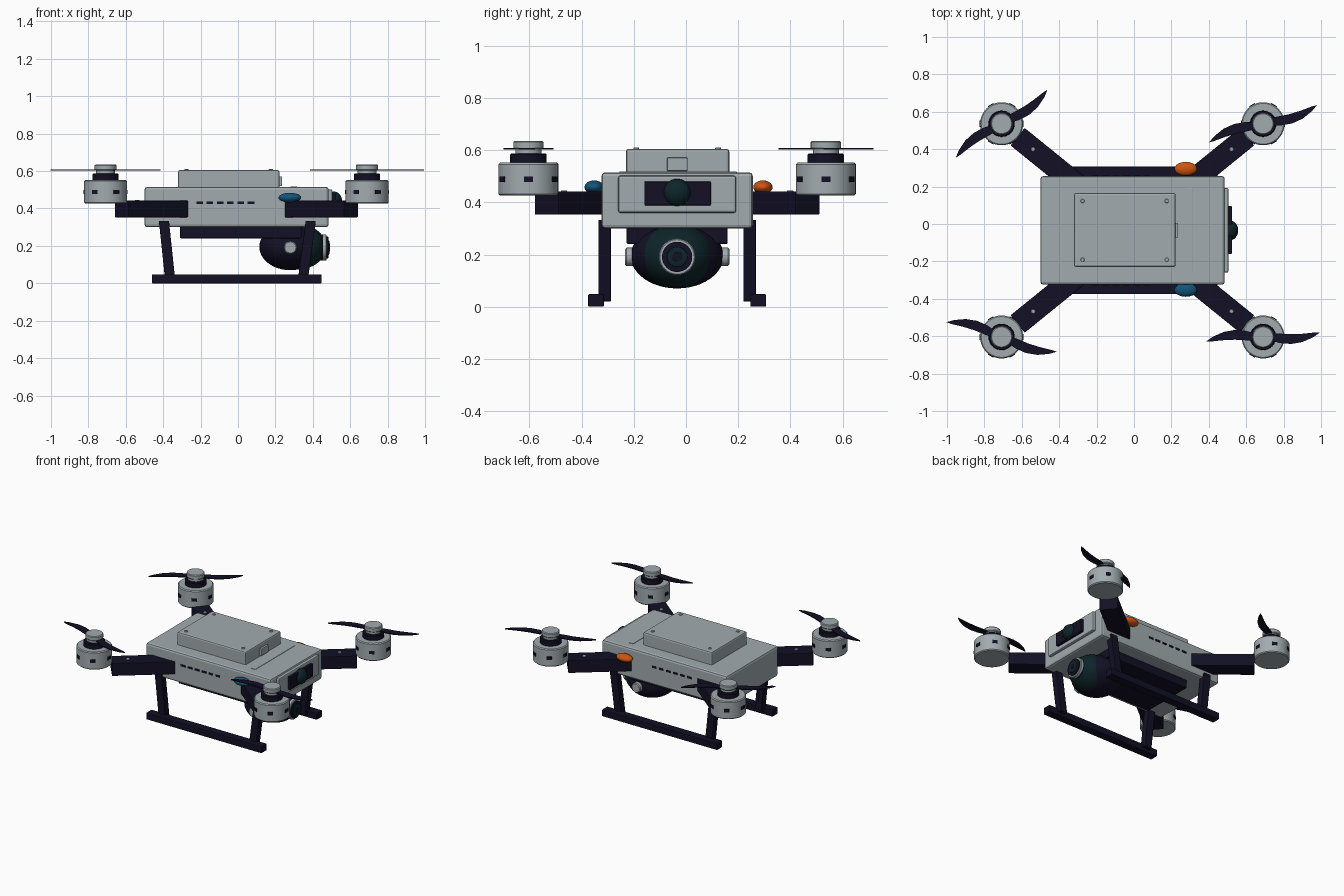
import bpy, bmesh, math
from mathutils import Vector

if "Cube" in bpy.data.objects:
    bpy.data.objects.remove(bpy.data.objects["Cube"])

CY = -0.034   # centre line of the airframe


def mat(name, rgb):
    m = bpy.data.materials.new(name)
    m.diffuse_color = (*rgb, 1)
    m.use_nodes = True
    m.node_tree.nodes["Principled BSDF"].inputs["Base Color"].default_value = m.diffuse_color
    return m


GREY = mat("light grey", (0.36, 0.41, 0.43))
NAVY = mat("dark navy", (0.006, 0.005, 0.018))
TEAL = mat("dark teal glass", (0.004, 0.018, 0.022))
BLUE = mat("blue lamp", (0.006, 0.09, 0.2))
ORANGE = mat("orange lamp", (0.62, 0.09, 0.006))


def finish(bm, name, m, bevel=0, smooth=False):
    bmesh.ops.recalc_face_normals(bm, faces=bm.faces)
    me = bpy.data.meshes.new(name)
    bm.to_mesh(me)
    bm.free()
    me.materials.append(m)
    ob = bpy.data.objects.new(name, me)
    bpy.context.collection.objects.link(ob)
    if bevel:
        b = ob.modifiers.new("bevel", 'BEVEL')
        b.width, b.segments, b.limit_method = bevel, 2, 'ANGLE'
    if smooth:
        bpy.ops.object.select_all(action='DESELECT')
        ob.select_set(True)
        bpy.context.view_layer.objects.active = ob
        bpy.ops.object.shade_smooth_by_angle(angle=math.radians(40))
    return ob


def box(name, lo, hi, m, bevel=0, taper=None):
    """Box from low to high corner; taper shifts the top along x."""
    bm = bmesh.new()
    bmesh.ops.create_cube(bm, size=1)
    lo, hi = Vector(lo), Vector(hi)
    for v in bm.verts:
        top = v.co.z > 0
        v.co = Vector([lo[i] + (v.co[i] + 0.5) * (hi[i] - lo[i]) for i in range(3)])
        if taper and top:
            v.co.x += taper
    return finish(bm, name, m, bevel)


def lathe(name, profile, m, loc, axis='Z', n=32):
    """Revolve (radius, height) points around an axis."""
    bm = bmesh.new()
    rings = []
    for r, h in profile:
        ring = []
        for i in range(n):
            a = 2 * math.pi * i / n
            c, s = r * math.cos(a), r * math.sin(a)
            p = {'Z': (c, s, h), 'X': (h, c, s), 'Y': (c, h, s)}[axis]
            ring.append(bm.verts.new(Vector(p) + Vector(loc)))
        rings.append(ring)
    for a, b in zip(rings, rings[1:]):
        for i in range(n):
            bm.faces.new((a[i], a[(i + 1) % n], b[(i + 1) % n], b[i]))
    bm.faces.new(rings[0])
    bm.faces.new(rings[-1])
    return finish(bm, name, m, 0, True)


def cyl(name, r, h0, h1, m, loc, axis='Z', n=32, c=0.005):
    return lathe(name, [(r - c, h0), (r, h0 + c), (r, h1 - c), (r - c, h1)], m, loc, axis, n)


def ball(name, loc, radii, m):
    bm = bmesh.new()
    bmesh.ops.create_uvsphere(bm, u_segments=40, v_segments=24, radius=1)
    for v in bm.verts:
        v.co = Vector([v.co[i] * radii[i] + loc[i] for i in range(3)])
    return finish(bm, name, m, 0, True)


# Fuselage, hood, battery lid and latch
box("fuselage", (-0.5, -0.324, 0.30), (0.485, 0.256, 0.515), GREY, 0.014)
box("nose_plate", (0.40, -0.26, 0.36), (0.505, 0.192, 0.502), GREY, 0.008)
box("hood_strip", (0.28, -0.255, 0.50), (0.315, 0.195, 0.518), GREY, 0.002)
box("battery_lid", (-0.32, -0.23, 0.50), (0.222, 0.166, 0.605), GREY, 0.01)
box("lid_latch", (0.21, -0.073, 0.52), (0.236, 0.006, 0.572), GREY, 0.004)
for x in (-0.275, 0.175):
    for y in (CY - 0.157, CY + 0.157):
        cyl("lid_screw", 0.011, 0.60, 0.611, GREY, (x, y, 0), n=12, c=0.002)

# Nose sensor window
box("sensor_window", (0.49, -0.16, 0.388), (0.524, 0.095, 0.48), NAVY, 0.004)
ball("sensor_lens", (0.515, CY, 0.438), (0.042, 0.052, 0.052), TEAL)

# Side vents and position lamps
for side, y in ((-1, -0.324), (1, 0.256)):
    for i in range(6):
        x = -0.223 + i * 0.055
        box("vent_slot", (x, y - 0.004, 0.424), (x + 0.035, y + 0.004, 0.437), NAVY)
ball("right_lamp", (0.277, -0.352, 0.458), (0.06, 0.037, 0.026), BLUE)
ball("left_lamp", (0.277, 0.295, 0.458), (0.06, 0.037, 0.026), ORANGE)

# Landing gear: splayed legs on two skids
for side in (-1, 1):
    yl = CY + side * 0.278
    for x, t in ((-0.363, -0.033), (0.347, 0.042)):
        box("landing_leg", (x - 0.027, yl - 0.024, 0.02), (x + 0.027, yl + 0.024, 0.333),
            NAVY, 0.003, taper=t)
    ys = CY + side * 0.311
    box("landing_skid", (-0.46, ys - 0.03, 0), (0.447, ys + 0.03, 0.048), NAVY, 0.004)

# Belly tray and camera gimbal
box("belly_tray", (-0.31, -0.228, 0.24), (0.34, 0.16, 0.305), NAVY, 0.006)
GZ = 0.191
ball("gimbal_shell", (0.28, CY, GZ + 0.004), (0.166, 0.178, 0.125), NAVY)
ball("camera_ball", (0.325, CY, GZ + 0.004), (0.145, 0.145, 0.12), TEAL)
for s in (-1, 1):
    h = sorted((s * 0.15, s * 0.2))
    cyl("gimbal_pivot", 0.035, h[0], h[1], GREY, (0.28, CY, GZ), 'Y', 12)
lathe("lens_barrel", [(0.07, 0.38), (0.07, 0.455), (0.062, 0.465)], NAVY, (0, CY, GZ), 'X')
lathe("lens_ring", [(0.07, 0.455), (0.07, 0.47), (0.066, 0.474), (0.058, 0.474)], GREY, (0, CY, GZ), 'X')
lathe("lens_rim", [(0.058, 0.46), (0.058, 0.482), (0.045, 0.485)], NAVY, (0, CY, GZ), 'X')
lathe("lens_glass", [(0.045, 0.475), (0.038, 0.487), (0.02, 0.491)], TEAL, (0, CY, GZ), 'X')
lathe("lens_pupil", [(0.02, 0.485), (0.018, 0.493)], NAVY, (0, CY, GZ), 'X')


def arm(mx, my, sx, sy):
    """Square beam running from inside the fuselage to the motor."""
    d = Vector((-sx * math.cos(math.radians(39)), -sy * math.sin(math.radians(39)), 0))
    nrm = Vector((-d.y, d.x, 0)) * 0.06
    bm = bmesh.new()
    m = Vector((mx, my, 0))
    pts = [m + d * 0.11 + nrm, m + d * 0.11 - nrm, m + d * 0.52 - nrm, m + d * 0.52 + nrm]
    f = bm.faces.new([bm.verts.new(p + Vector((0, 0, 0.353))) for p in pts])
    r = bmesh.ops.extrude_face_region(bm, geom=[f])
    for v in r['geom']:
        if isinstance(v, bmesh.types.BMVert):
            v.co.z = 0.442
    finish(bm, "arm", NAVY, 0.004)
    p = m + d * 0.217
    cyl("arm_screw", 0.012, 0.436, 0.446, GREY, (p.x, p.y, 0), n=12, c=0.002)


def propeller(mx, my, ang):
    """Two swept blades, each the half-turn copy of the other."""
    lower = [(0.03, -0.018), (0.09, -0.037), (0.15, -0.044), (0.21, -0.036), (0.27, -0.012)]
    upper = [(0.305, 0.011), (0.28, 0.012), (0.21, 0.008), (0.15, 0.008), (0.09, 0.014), (0.03, 0.018)]
    bm = bmesh.new()
    for turn in (0, math.pi):
        c, s = math.cos(ang + turn), math.sin(ang + turn)
        f = bm.faces.new([bm.verts.new((mx + c * x - s * y, my + s * x + c * y, 0.602))
                          for x, y in lower + upper])
        r = bmesh.ops.extrude_face_region(bm, geom=[f])
        for v in r['geom']:
            if isinstance(v, bmesh.types.BMVert):
                v.co.z += 0.007
    finish(bm, "propeller", NAVY)


# Arms, motors and propellers at the four corners
for sx, sy, ang in ((1, 1, 17), (-1, 1, 34.5), (-1, -1, -17), (1, -1, 2.5)):
    mx, my = (0.69 if sx > 0 else -0.708), CY + sy * 0.57
    arm(mx, my, sx, sy)
    c = (mx, my, 0)
    cyl("motor_housing", 0.115, 0.426, 0.552, GREY, c, n=40, c=0.006)
    cyl("motor_collar", 0.07, 0.545, 0.588, NAVY, c)
    cyl("rotor_hub", 0.05, 0.58, 0.61, GREY, c)
    cyl("rotor_cap", 0.058, 0.604, 0.636, GREY, c)
    propeller(mx, my, math.radians(ang))
    for i in range(6):
        a = math.pi / 3 * i
        ob = box("motor_slot", (0.105, -0.017, -0.011), (0.118, 0.017, 0.011), NAVY)
        ob.location = (mx, my, 0.489)
        ob.rotation_euler.z = a
